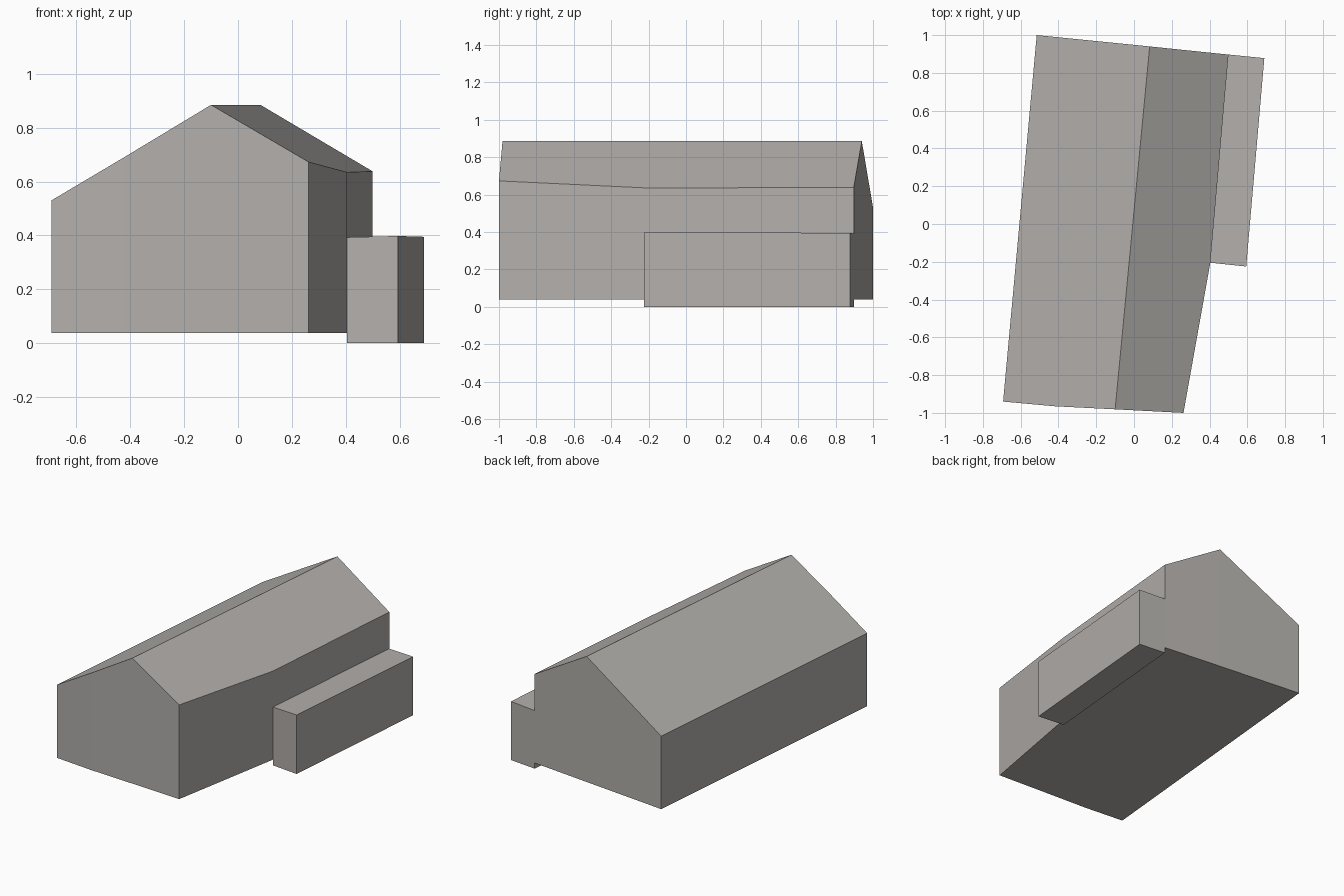
import bpy, bmesh

if "Cube" in bpy.data.objects:
    bpy.data.objects.remove(bpy.data.objects["Cube"])

# One flat colour for the whole building
stone = bpy.data.materials.new("warm_grey")
stone.diffuse_color = (0.45, 0.43, 0.41, 1)
stone.use_nodes = True
stone.node_tree.nodes["Principled BSDF"].inputs["Base Color"].default_value = stone.diffuse_color


def prism(name, outline, base, roofs):
    """Walls from a plan outline of (x, y, top z), capped by roof polygons."""
    bm = bmesh.new()
    low = [bm.verts.new((x, y, base)) for x, y, z in outline]
    top = [bm.verts.new(p) for p in outline]
    n = len(outline)
    for i in range(n):
        j = (i + 1) % n
        bm.faces.new((low[i], low[j], top[j], top[i]))
    bm.faces.new(low[::-1])
    for r in roofs:
        bm.faces.new([top[i] for i in r])
    bmesh.ops.recalc_face_normals(bm, faces=bm.faces)
    mesh = bpy.data.meshes.new(name)
    bm.to_mesh(mesh)
    bm.free()
    mesh.materials.append(stone)
    obj = bpy.data.objects.new(name, mesh)
    bpy.context.collection.objects.link(obj)
    return obj


# Main gabled hall: the right wall bends where the annex begins
hall = [(-0.693, -0.94, 0.53), (-0.42, -0.965, 0.692), (-0.10, -0.981, 0.885),
        (0.262, -1.0, 0.673), (0.404, -0.205, 0.635), (0.50, 0.897, 0.638),
        (0.083, 0.94, 0.885), (-0.515, 1.0, 0.53)]
prism("gabled_hall", hall, 0.038, [(0, 1, 2, 6, 7), (2, 3, 4, 5, 6)])

# Low flat-roofed annex along the right wall
annex = [(0.404, -0.205, 0.393), (0.594, -0.225, 0.398),
         (0.69, 0.878, 0.395), (0.50, 0.897, 0.391)]
prism("side_annex", annex, 0.0, [(0, 1, 2, 3)])
